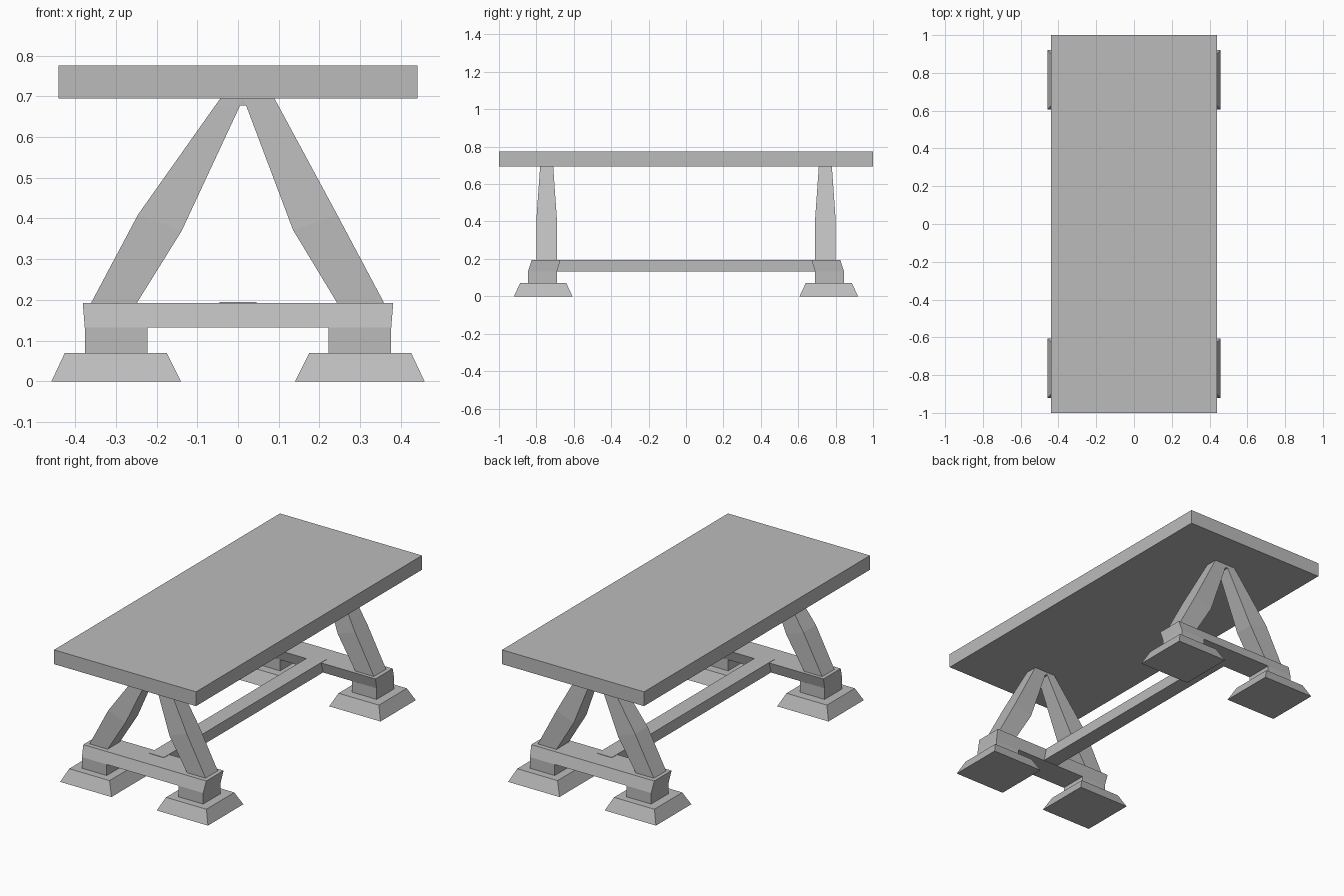
import bpy
import bmesh

if "Cube" in bpy.data.objects:
    bpy.data.objects.remove(bpy.data.objects["Cube"])

grey = bpy.data.materials.new("plain grey")
grey.diffuse_color = (0.5, 0.5, 0.5, 1)
grey.use_nodes = True
grey.node_tree.nodes["Principled BSDF"].inputs["Base Color"].default_value = grey.diffuse_color


def loft(name, rings, mirror=(False, False)):
    """Join four-point rings into a capped solid, optionally mirrored in x and y."""
    bm = bmesh.new()
    loops = [[bm.verts.new(p) for p in ring] for ring in rings]
    bm.faces.new(loops[0])
    bm.faces.new(loops[-1])
    for a, b in zip(loops, loops[1:]):
        for i in range(4):
            j = (i + 1) % 4
            bm.faces.new((a[i], a[j], b[j], b[i]))
    bmesh.ops.recalc_face_normals(bm, faces=bm.faces)
    mesh = bpy.data.meshes.new(name)
    bm.to_mesh(mesh)
    bm.free()
    mesh.materials.append(grey)
    obj = bpy.data.objects.new(name, mesh)
    bpy.context.collection.objects.link(obj)
    if any(mirror):
        mod = obj.modifiers.new("mirror", 'MIRROR')
        mod.use_axis = (mirror[0], mirror[1], False)
        mod.use_mirror_merge = False
    return obj


def rect(x0, x1, y0, y1, z):
    return [(x0, y0, z), (x1, y0, z), (x1, y1, z), (x0, y1, z)]


# Table top
loft("table_top", [rect(-0.44, 0.44, -1, 1, 0.695), rect(-0.44, 0.44, -1, 1, 0.775)])

# Four flared feet and the blocks standing on them
loft("foot", [rect(0.14, 0.458, -0.92, -0.607, 0),
              rect(0.175, 0.425, -0.887, -0.64, 0.07)], (True, True))
loft("foot_block", [rect(0.222, 0.376, -0.845, -0.69, 0.07),
                    rect(0.222, 0.376, -0.845, -0.69, 0.132)], (True, True))

# Leaning cross beams, front and back
loft("cross_beam", [rect(-0.376, 0.376, -0.845, -0.69, 0.132),
                    rect(-0.381, 0.381, -0.825, -0.672, 0.193)], (False, True))

# Long stretcher joining the cross beams
loft("stretcher", [rect(-0.045, 0.045, -0.72, 0.72, 0.133),
                   rect(-0.045, 0.045, -0.72, 0.72, 0.195)])


# Bent legs: each section is outer x, outer z, inner x, inner z, half depth
def leg(name, sections):
    yc = -0.745
    loft(name, [[(xo, yc - h, zo), (xi, yc - h, zi), (xi, yc + h, zi), (xo, yc + h, zo)]
                for xo, zo, xi, zi, h in sections], (False, True))


leg("right_leg", [(0.36, 0.19, 0.245, 0.19, 0.054),
                  (0.243, 0.41, 0.135, 0.372, 0.055),
                  (0.099, 0.677, 0.02, 0.677, 0.036),
                  (0.089, 0.695, 0.0125, 0.695, 0.035)])
leg("left_leg", [(-0.362, 0.19, -0.25, 0.19, 0.054),
                 (-0.245, 0.41, -0.138, 0.37, 0.055),
                 (-0.056, 0.677, 0.005, 0.677, 0.036),
                 (-0.043, 0.695, 0.0125, 0.695, 0.035)])

# Small bridge closing the gap where the legs meet
loft("leg_joint", [rect(0.0, 0.025, -0.78, -0.71, 0.677),
                   rect(0.0, 0.025, -0.78, -0.71, 0.695)], (False, True))
